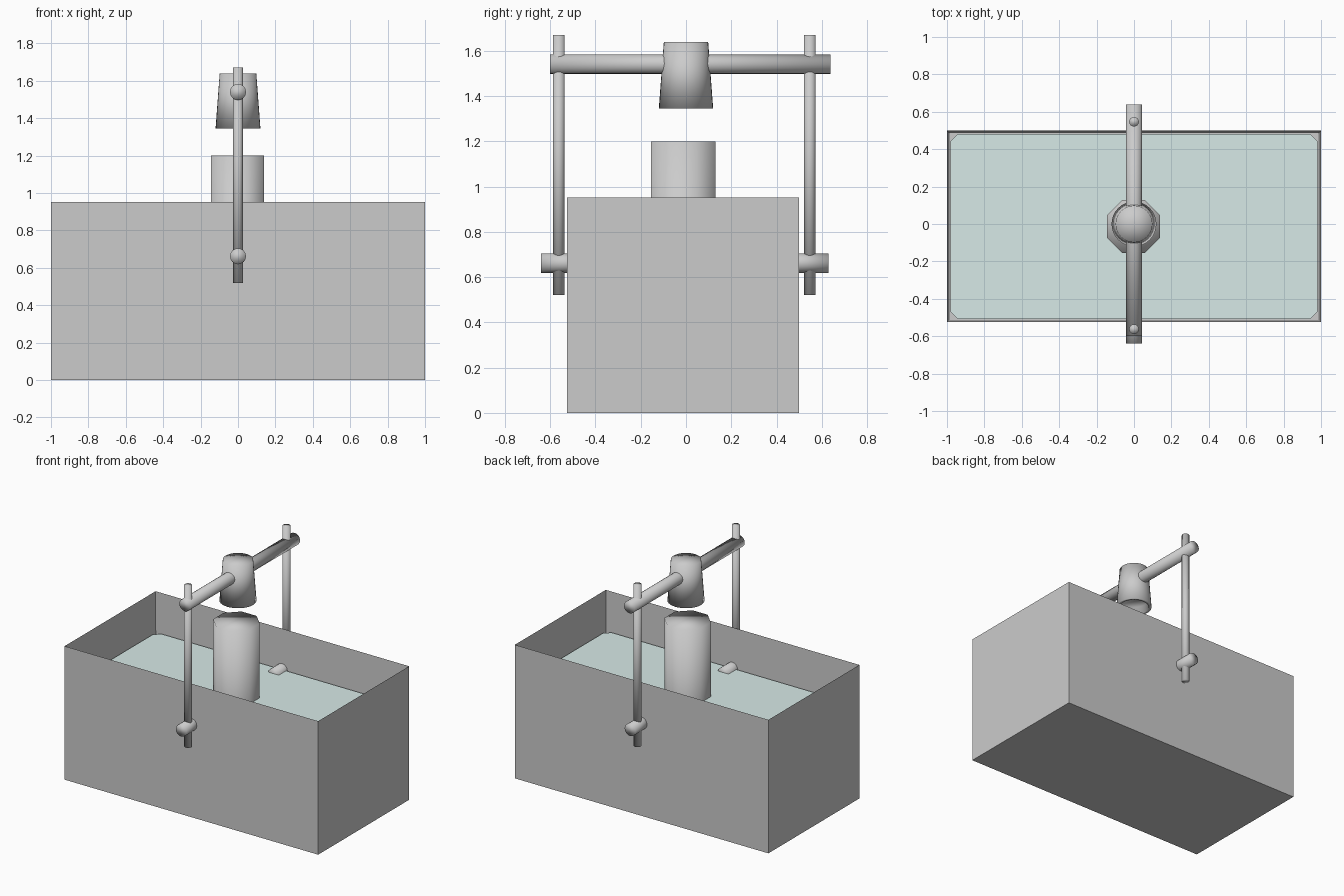
import bpy, bmesh, math
from mathutils import Vector

if "Cube" in bpy.data.objects:
    bpy.data.objects.remove(bpy.data.objects["Cube"])

YC = -0.013          # tank centre in y
WALL = 0.018


def make_object(name, bm):
    bmesh.ops.recalc_face_normals(bm, faces=bm.faces)
    mesh = bpy.data.meshes.new(name)
    bm.to_mesh(mesh)
    bm.free()
    ob = bpy.data.objects.new(name, mesh)
    bpy.context.collection.objects.link(ob)
    return ob


def box(bm, lo, hi):
    verts = bmesh.ops.create_cube(bm, size=1)["verts"]
    for v in verts:
        v.co = Vector(lo[i] if v.co[i] < 0 else hi[i] for i in range(3))
    return verts


def smooth(ob):
    for p in ob.data.polygons:
        p.use_smooth = True
    return ob


def rod(name, a, b, radius, sides=16, turn=0.0):
    # closed cylinder running from point a to point b
    a, b = Vector(a), Vector(b)
    bm = bmesh.new()
    bmesh.ops.create_cone(bm, cap_ends=True, segments=sides, radius1=radius,
                          radius2=radius, depth=(b - a).length)
    ob = smooth(make_object(name, bm))
    ob.location = (a + b) / 2
    ob.rotation_euler = (b - a).to_track_quat('Z', 'Y').to_euler()
    if turn:
        ob.rotation_euler.z += turn
    return ob


# Open tank: inset the top face and push it down to the floor
bm = bmesh.new()
box(bm, (-1, -0.525, 0), (1, 0.5, 0.952))
bm.faces.ensure_lookup_table()
top = max(bm.faces, key=lambda f: f.calc_center_median().z)
bmesh.ops.inset_region(bm, faces=[top], thickness=WALL)
for v in top.verts:
    v.co.z = WALL
make_object("tank", bm)

# Water block with chamfered upright corners
bm = bmesh.new()
box(bm, (-1 + WALL, -0.525 + WALL, WALL + 0.002), (1 - WALL, 0.5 - WALL, 0.67))
upright = [e for e in bm.edges
           if abs(e.verts[0].co.z - e.verts[1].co.z) > 0.1]
bmesh.ops.bevel(bm, geom=upright, offset=0.04, segments=1, affect='EDGES')
water = make_object("water", bm)
mat = bpy.data.materials.new("water_tint")
mat.diffuse_color = (0.68, 0.82, 0.80, 1)
mat.use_nodes = True
mat.node_tree.nodes["Principled BSDF"].inputs["Base Color"].default_value = mat.diffuse_color
water.data.materials.append(mat)

# Eight-sided pedestal standing in the water
rod("pedestal", (-0.003, YC, WALL), (-0.003, YC, 1.2), 0.154, 8, math.pi / 8)

# Tapered head with a recessed underside, lathed from a short profile
profile = [(0, 1.638), (0.098, 1.638), (0.12, 1.345), (0.1, 1.345),
           (0.095, 1.40), (0, 1.40)]
bm = bmesh.new()
pts = [bm.verts.new((r, 0, z)) for r, z in profile]
edges = [bm.edges.new(p) for p in zip(pts, pts[1:])]
bmesh.ops.spin(bm, geom=pts + edges, cent=(0, 0, 0), axis=(0, 0, 1),
               angle=math.tau, steps=32)
bmesh.ops.remove_doubles(bm, verts=bm.verts, dist=1e-4)
smooth(make_object("nozzle_head", bm))

# Crossbar through the head
rod("crossbar", (0, -0.6, 1.54), (0, 0.638, 1.54), 0.043)

# Uprights and the pegs that pass through the tank walls
for side, y, outer, inner in (("front", -0.562, -0.64, -0.42),
                              ("back", 0.547, 0.63, 0.40)):
    rod(side + "_upright", (0, y, 0.52), (0, y, 1.67), 0.026)
    rod(side + "_peg", (0, outer, 0.662), (0, inner, 0.662), 0.043)
